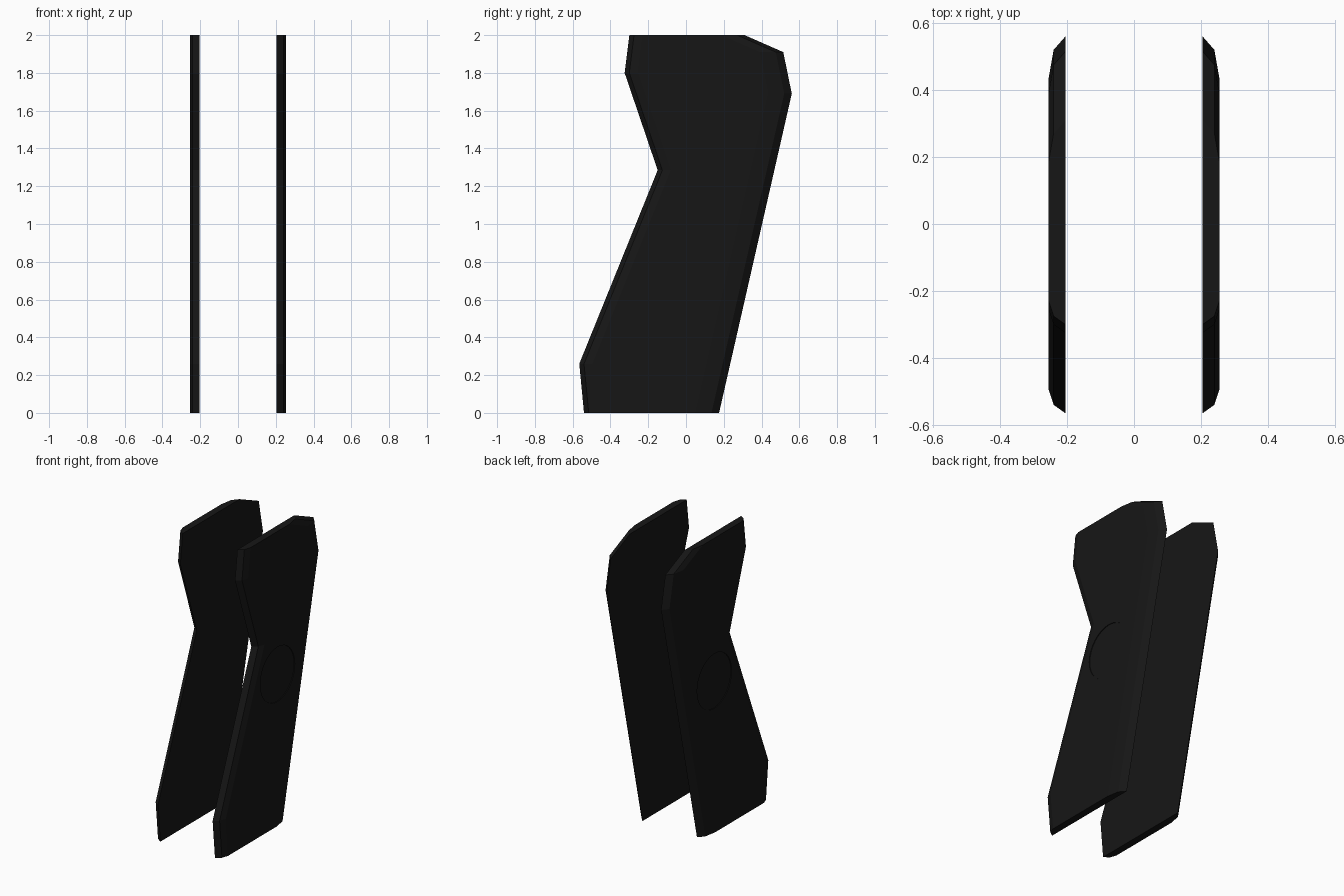
import bpy, bmesh, math
from mathutils import Matrix

if "Cube" in bpy.data.objects:
    bpy.data.objects.remove(bpy.data.objects["Cube"])

black = bpy.data.materials.new("black_polymer")
black.diffuse_color = (0.008, 0.008, 0.008, 1)
black.use_nodes = True
black.node_tree.nodes["Principled BSDF"].inputs["Base Color"].default_value = black.diffuse_color

# Outline in (y, z), split into the front and rear edges
REAR = [(0.175, 0), (0.56, 1.69), (0.515, 1.91), (0.31, 2.0)]
FRONT = [(-0.30, 2.0), (-0.325, 1.80), (-0.15, 1.285), (-0.565, 0.26), (-0.54, 0)]
# Layers: x, front edge inset, rear edge inset
LAYERS = [(0.205, 0, 0), (0.24, 0.025, 0.04), (0.255, 0.07, 0.125)]


def finish(bm, name):
    bmesh.ops.recalc_face_normals(bm, faces=bm.faces)
    mesh = bpy.data.meshes.new(name)
    bm.to_mesh(mesh)
    bm.free()
    mesh.materials.append(black)
    obj = bpy.data.objects.new(name, mesh)
    bpy.context.collection.objects.link(obj)
    return obj


def panel(name, side):
    # Slab with front and rear edges rounded towards the outer face
    bm = bmesh.new()
    rings = []
    for x, f, r in LAYERS:
        pts = [(y - r, z) for y, z in REAR] + [(y + f, z) for y, z in FRONT]
        rings.append([bm.verts.new((side * x, y, z)) for y, z in pts])
    n = len(rings[0])
    for a, b in zip(rings, rings[1:]):
        for i in range(n):
            j = (i + 1) % n
            bm.faces.new((a[i], a[j], b[j], b[i]))
    bm.faces.new(rings[0])
    bm.faces.new(rings[-1])
    return finish(bm, name)


def medallion_cutter(name, side):
    bm = bmesh.new()
    place = Matrix.Translation((side * 0.27, 0.06, 1.03)) @ Matrix.Rotation(math.pi / 2, 4, 'Y')
    bmesh.ops.create_cone(bm, cap_ends=True, segments=32, radius1=0.185,
                          radius2=0.185, depth=0.04, matrix=place)
    obj = finish(bm, name)
    obj.hide_render = True
    obj.hide_set(True)
    return obj


# Mirrored pair, each with a shallow round recess on the outside
for label, side in (("right", 1), ("left", -1)):
    grip = panel(label + "_grip_panel", side)
    cut = grip.modifiers.new("medallion_recess", 'BOOLEAN')
    cut.operation = 'DIFFERENCE'
    cut.solver = 'EXACT'
    cut.object = medallion_cutter(label + "_recess_cutter", side)
